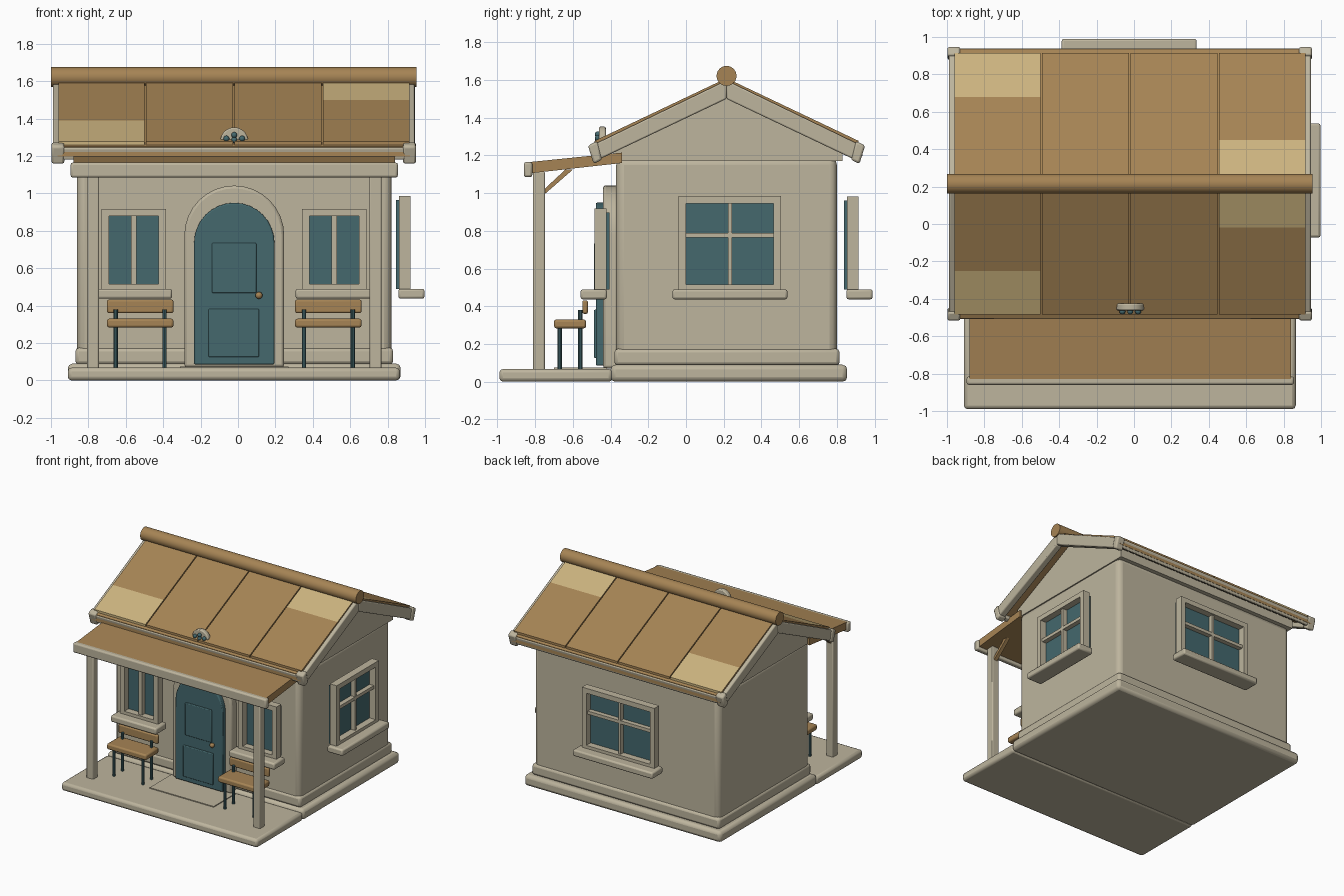
import bpy, bmesh, math
from mathutils import Vector

if "Cube" in bpy.data.objects:
    bpy.data.objects.remove(bpy.data.objects["Cube"])


def material(name, rgb):
    m = bpy.data.materials.new(name)
    m.use_nodes = True
    m.diffuse_color = (*rgb, 1)
    m.node_tree.nodes["Principled BSDF"].inputs["Base Color"].default_value = (*rgb, 1)
    return m


CREAM = material("cream plaster", (0.51, 0.46, 0.34))
BROWN = material("brown wood", (0.38, 0.23, 0.09))
TAN = material("light tan wood", (0.60, 0.45, 0.21))
TEAL = material("deep teal", (0.058, 0.14, 0.155))
CX = -0.02       # middle of the house
RY = 0.215       # ridge line
SLOPE = 0.475


def finish(name, bm, mat, bevel=0.0, segments=2):
    bmesh.ops.recalc_face_normals(bm, faces=bm.faces)
    me = bpy.data.meshes.new(name)
    bm.to_mesh(me)
    bm.free()
    ob = bpy.data.objects.new(name, me)
    bpy.context.collection.objects.link(ob)
    me.materials.append(mat)
    if bevel:
        mod = ob.modifiers.new("soft edges", "BEVEL")
        mod.width, mod.segments, mod.limit_method = bevel, segments, "ANGLE"
    bpy.ops.object.select_all(action="DESELECT")
    ob.select_set(True)
    bpy.context.view_layer.objects.active = ob
    bpy.ops.object.shade_smooth_by_angle(angle=math.radians(35))
    return ob


def boxes(name, spans, mat, bevel=0.0, segments=2):
    """Each span is ((x0, x1), (y0, y1), (z0, z1))."""
    bm = bmesh.new()
    for span in spans:
        verts = bmesh.ops.create_cube(bm, size=1)["verts"]
        for v in verts:
            v.co = Vector([(a + b) / 2 + c * (b - a) for c, (a, b) in zip(v.co, span)])
    return finish(name, bm, mat, bevel, segments)


def prism(name, points, axis, lo, hi, mat, bevel=0.0):
    """Extrude a profile along x (points are y, z) or y (points are x, z)."""
    bm = bmesh.new()
    place = (lambda p: (lo, *p)) if axis == "x" else (lambda p: (p[0], lo, p[1]))
    face = bm.faces.new([bm.verts.new(place(p)) for p in points])
    out = bmesh.ops.extrude_face_region(bm, geom=[face])["geom"]
    step = Vector((hi - lo, 0, 0)) if axis == "x" else Vector((0, hi - lo, 0))
    bmesh.ops.translate(bm, vec=step, verts=[g for g in out if isinstance(g, bmesh.types.BMVert)])
    return finish(name, bm, mat, bevel)


def rod(name, a, b, radius, mat, sides=16):
    a, b = Vector(a), Vector(b)
    bm = bmesh.new()
    bmesh.ops.create_cone(bm, cap_ends=True, segments=sides, radius1=radius, radius2=radius, depth=(b - a).length)
    ob = finish(name, bm, mat)
    ob.location = (a + b) / 2
    ob.rotation_euler = (b - a).to_track_quat("Z", "Y").to_euler()
    return ob


def ball(name, at, radius, mat):
    bm = bmesh.new()
    bmesh.ops.create_uvsphere(bm, u_segments=12, v_segments=8, radius=radius)
    finish(name, bm, mat).location = at


def arch(half, spring, bottom, steps=16):
    curve = [math.pi * i / steps for i in range(steps + 1)]
    top = [(CX + half * math.cos(t), spring + half * math.sin(t)) for t in curve]
    return [(CX + half, bottom)] + top + [(CX - half, bottom)]


def roof_z(d, drop=0.0):
    return 1.61 - drop - SLOPE * d


# Foundation, porch floor, walls
boxes("foundation", [((-0.91, 0.87), (-0.40, 0.855), (0, 0.09))], CREAM, 0.025)
boxes("porch_floor", [((-0.91, 0.865), (-0.99, -0.39), (0, 0.068))], CREAM, 0.02)
boxes("door_mat", [((-0.31, 0.27), (-0.70, -0.42), (0.066, 0.075))], CREAM)
boxes("wall_plinth", [((-0.87, 0.83), (-0.38, 0.815), (0.085, 0.175))], CREAM, 0.02)
boxes("walls", [((-0.86, 0.82), (-0.37, 0.80), (0.1, 1.19))], CREAM, 0.04, 3)
gable = [(RY - 0.6, 1.17), (RY + 0.615, 1.17), (RY + 0.615, 1.24), (RY, 1.53), (RY - 0.6, 1.24)]
prism("gable", gable, "x", -0.865, 0.825, CREAM)

# Roof: sheathing, barge boards, eave trims and panels
for side, word in ((-1, "front"), (1, "back")):
    def slope(pairs):
        return [(RY + side * d, roof_z(d, drop)) for d, drop in pairs]

    prism(word + "_roof_sheathing", slope([(0, 0.018), (0.72, 0.018), (0.72, 0.07), (0, 0.07)]),
          "x", -0.965, 0.92, BROWN)
    for x0, hand in ((-0.99, "right"), (0.89, "left")):
        prism(f"{word}_{hand}_barge_board", slope([(0, 0.012), (0.73, 0.018), (0.70, 0.11), (0, 0.11)]),
              "x", x0, x0 + 0.055, CREAM, 0.008)
        prism(f"{word}_{hand}_barge_end", slope([(0.685, 0.008), (0.735, 0.008), (0.705, 0.12), (0.66, 0.12)]),
              "x", x0 - 0.008, x0 + 0.062, CREAM, 0.012)
    prism(word + "_eave_trim", slope([(0.69, 0.022), (0.725, 0.022), (0.71, 0.095), (0.675, 0.095)]),
          "x", -0.95, 0.91, CREAM, 0.008)

    seams = (-0.965, -0.495, -0.022, 0.45, 0.92)
    rows = (0, 0.235, 0.465, 0.70)
    for i, (x0, x1) in enumerate(zip(seams, seams[1:])):
        outline = [(d, 0) for d in rows] + [(d, 0.025) for d in reversed(rows)]
        panel = prism(f"{word}_roof_panel_{i + 1}", slope(outline), "x", x0 + 0.004, x1 - 0.004, BROWN)
        panel.data.materials.append(TAN)
        for f in panel.data.polygons:
            d = abs(f.center.y - RY)
            pale = (i == 0 and d > rows[2]) or (i == 3 and d < rows[1])
            f.material_index = int(pale and abs(f.normal.x) < 0.5)

rod("ridge_pole", (-1, RY, 1.622), (0.955, RY, 1.622), 0.053, BROWN, 24)

# Porch roof, beam, posts and braces
prism("porch_roof", [(-0.83, 1.105), (-0.34, 1.16), (-0.34, 1.215), (-0.83, 1.165)], "x", -0.88, 0.84, BROWN)
boxes("porch_beam", [((-0.895, 0.855), (-0.86, -0.815), (1.085, 1.165))], CREAM, 0.012)
for s, hand in ((-1, "right"), (1, "left")):
    x = CX + s * 0.755
    boxes(hand + "_porch_post", [((x - 0.032, x + 0.032), (-0.812, -0.748), (0.06, 1.115))], CREAM, 0.008)
    prism(hand + "_porch_brace", [(-0.755, 0.99), (-0.755, 1.018), (-0.64, 1.125), (-0.60, 1.125)],
          "x", x - 0.015, x + 0.015, BROWN)

# Arched door
prism("door_surround", arch(0.267, 0.775, 0.07), "y", -0.44, -0.36, CREAM, 0.015)
prism("door", arch(0.215, 0.735, 0.085), "y", -0.478, -0.42, TEAL, 0.008)
boxes("door_panels", [((-0.14, 0.098), (-0.488, -0.47), (0.468, 0.735)),
                      ((-0.158, 0.112), (-0.488, -0.47), (0.125, 0.382))], TEAL, 0.006)
ball("door_knob", (0.112, -0.495, 0.455), 0.019, BROWN)


def window(name, at, angle, half, top, cols, gap, cross=None):
    """Window facing -y at its own origin, then turned about z."""
    low, rim = 0.475, 0.04
    face = (-0.077, -0.015)
    bars = [((-half, rim - half), face, (low, top)), ((half - rim, half), face, (low, top)),
            ((rim - half, half - rim), face, (top - rim, top)),
            ((rim - half, half - rim), face, (low, 0.515))]
    inner = (-0.06, -0.015)
    mullions = [((-gap / 2, gap / 2), inner, (0.51, top - rim + 0.004))]
    if cross:
        mullions.append(((rim - half - 0.004, half - rim + 0.004), inner, (cross - 0.013, cross + 0.013)))
    sill = [((-half - 0.033, half + 0.033), (-0.152, -0.012), (0.437, 0.49))]
    glass = [((0.01 - half, half - 0.01), (-0.022, 0), (0.49, top - 0.02))]
    for ob in (boxes(name + "_frame", bars, CREAM), boxes(name + "_mullions", mullions, CREAM),
               boxes(name + "_sill", sill, CREAM, 0.012), boxes(name + "_glass", glass, TEAL)):
        ob.location = (*at, 0)
        ob.rotation_euler.z = math.radians(angle)


window("front_right_window", (CX - 0.538, -0.407), 0, 0.173, 0.918, 2, 0.03)
window("front_left_window", (CX + 0.534, -0.407), 0, 0.173, 0.918, 2, 0.03)
window("side_window", (0.845, 0.233), 90, 0.272, 0.985, 2, 0.022, 0.777)
window("back_window", (-0.026, 0.838), 180, 0.328, 0.982, 2, 0.022, 0.777)

# Porch chairs
for s, hand in ((-1, "right"), (1, "left")):
    x = CX + s * 0.503
    wide = (x - 0.178, x + 0.178)
    boxes(hand + "_chair_seat", [(wide, (-0.70, -0.53), (0.283, 0.33))], BROWN, 0.012)
    boxes(hand + "_chair_back", [(wide, (-0.55, -0.52), (0.36, 0.432))], BROWN, 0.01)
    for k in (-1, 1):
        lx = x + k * 0.13
        for y, top in ((-0.67, 0.30), (-0.56, 0.38)):
            rod(hand + "_chair_leg", (lx, y, 0.06), (lx, y, top), 0.012, TEAL, 10)

# Half-round ornament above the porch
fan = [(CX + 0.075 * math.cos(math.pi * i / 14), 1.278 + 0.075 * math.sin(math.pi * i / 14)) for i in range(15)]
prism("eave_ornament", fan, "y", -0.462, -0.425, CREAM, 0.008)
for dx, z in ((-0.042, 1.293), (0, 1.285), (0, 1.312), (0.042, 1.293)):
    ball("ornament_bead", (CX + dx, -0.468, z), 0.016, TEAL)
